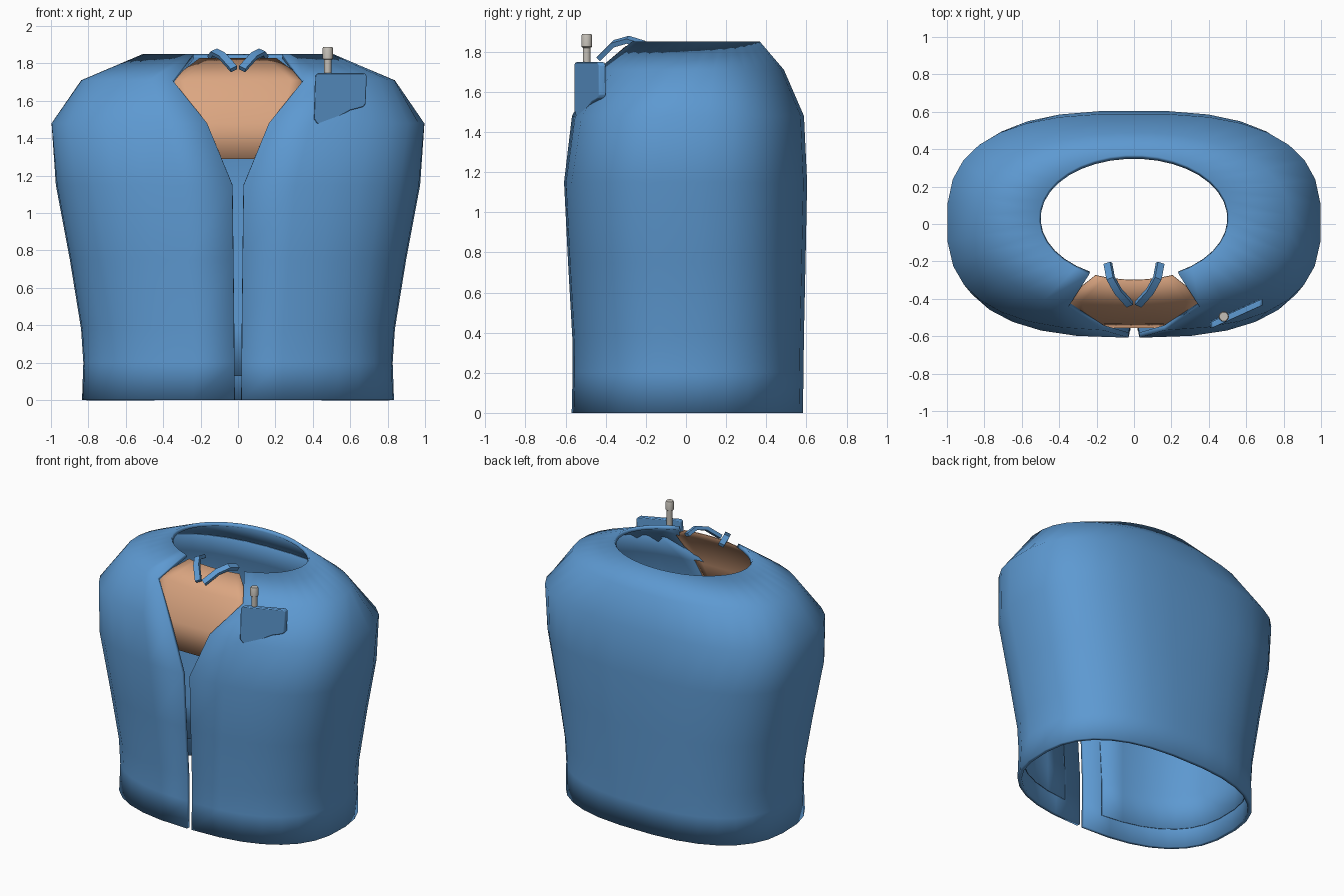
import bpy, math
from mathutils import Vector

if "Cube" in bpy.data.objects:
    bpy.data.objects.remove(bpy.data.objects["Cube"])

def material(name, rgb):
    m = bpy.data.materials.new(name)
    m.diffuse_color = (*rgb, 1)
    m.use_nodes = True
    m.node_tree.nodes["Principled BSDF"].inputs["Base Color"].default_value = m.diffuse_color
    return m

BLUE = material("blue_cloth", (0.11, 0.32, 0.64))
SKIN = material("skin", (0.71, 0.38, 0.22))
METAL = material("pen_metal", (0.55, 0.52, 0.47))

# Torso rings: z, half width, front y, back y, roundness exponent
RINGS = [(0, .835, -.57, .585, 2.5), (.2, .828, -.565, .588, 2.5),
         (.38, .84, -.567, .59, 2.5), (.75, .9, -.588, .598, 2.6),
         (1.15, .975, -.608, .606, 2.7), (1.48, 1.0, -.57, .59, 2.7),
         (1.71, .84, -.475, .49, 2.2), (1.85, .51, -.31, .37, 2.0)]

def ring_at(z):
    for a, b in zip(RINGS, RINGS[1:]):
        if z <= b[0]:
            f = (z - a[0]) / (b[0] - a[0])
            return [u + (v - u) * f for u, v in zip(a, b)]
    return list(RINGS[-1])

def torso_point(z, angle, inset=0):
    _, w, front, back, n = ring_at(z)
    w, b, c = w - inset, (back - front) / 2 - inset, (back + front) / 2
    s, k = math.sin(angle), math.cos(angle)
    return (math.copysign(abs(s) ** (2 / n) * w, s),
            c - math.copysign(abs(k) ** (2 / n) * b, k), z)

def edge_angle(z, x):
    _, w, _, _, n = ring_at(z)
    return math.asin((x / w) ** (n / 2))

def make(name, verts, faces, mat, smooth=35):
    me = bpy.data.meshes.new(name)
    me.from_pydata(verts, [], faces)
    me.materials.append(mat)
    ob = bpy.data.objects.new(name, me)
    bpy.context.collection.objects.link(ob)
    bpy.ops.object.select_all(action='DESELECT')
    ob.select_set(True)
    bpy.context.view_layer.objects.active = ob
    bpy.ops.object.shade_smooth_by_angle(angle=math.radians(smooth))
    return ob

def sheet(name, edges, segs, mat, inset=0, thick=.028, front_only=False):
    """Cloth sheet on the torso; edges holds (z, x of the front edge)."""
    verts = []
    for z, x in edges:
        a = edge_angle(z, x)
        lo, hi = (-a, a) if front_only else (a, 2 * math.pi - a)
        verts += [torso_point(z, lo + (hi - lo) * j / segs, inset) for j in range(segs + 1)]
    r = segs + 1
    faces = [(i * r + j, i * r + j + 1, (i + 1) * r + j + 1, (i + 1) * r + j)
             for i in range(len(edges) - 1) for j in range(segs)]
    ob = make(name, verts, faces, mat, 50)
    sol = ob.modifiers.new("thickness", 'SOLIDIFY')
    sol.thickness, sol.offset = thick, -1
    return ob

# Vest shell with the front slit widening to a V neck
sheet("vest_shell", [(0, .018), (.2, .02), (.38, .021), (.75, .025), (1.15, .03),
                     (1.48, .165), (1.71, .35), (1.85, .24)], 31, BLUE)
# Lining inside the shell
sheet("vest_lining", [(.13, .17), (.38, .17), (.75, .17), (1.15, .17),
                      (1.48, .19), (1.66, .37)], 31, BLUE, .032, .005)
# Bare chest behind the V
sheet("chest", [(1.29, .2), (1.48, .3), (1.71, .38), (1.828, .22)], 8, SKIN,
      .035, .006, True)

def strap(name, side):
    """Bent flat band swept along a short path."""
    path = [Vector((side * x, y, z)) for x, y, z in
            [(.14, -.21, 1.835), (.125, -.29, 1.86), (.085, -.36, 1.84), (.022, -.43, 1.77)]]
    verts = []
    for i, p in enumerate(path):
        t = (path[min(i + 1, 3)] - path[max(i - 1, 0)]).normalized()
        w = t.cross(Vector((side * .35, -.3, 1))).normalized() * .02
        h = w.cross(t).normalized() * .013
        verts += [p + w + h, p - w + h, p - w - h, p + w - h]
    faces = [(3, 2, 1, 0), (12, 13, 14, 15)]
    faces += [(4 * i + j, 4 * i + (j + 1) % 4, 4 * i + 4 + (j + 1) % 4, 4 * i + 4 + j)
              for i in range(3) for j in range(4)]
    make(name, verts, faces, BLUE, 30)

# Neck ties
strap("neck_tie_right", 1)
strap("neck_tie_left", -1)

# Chest pocket: slanted plate with rounded corners
outline = [(.412, 1.735), (.425, 1.748), (.675, 1.748), (.688, 1.735), (.682, 1.585),
           (.67, 1.568), (.6, 1.55), (.53, 1.51), (.445, 1.477), (.425, 1.475), (.405, 1.505)]
n = len(outline)
pv = [(x, -.555 + (x - .41) * .45 - (z - 1.5) * .02 + d, z)
      for d in (0, .035) for x, z in outline]
pf = [tuple(reversed(range(n))), tuple(range(n, 2 * n))]
pf += [(i, (i + 1) % n, n + (i + 1) % n, n + i) for i in range(n)]
pocket = make("chest_pocket", pv, pf, BLUE)
bev = pocket.modifiers.new("soft_edge", 'BEVEL')
bev.width, bev.segments, bev.limit_method = .005, 2, 'ANGLE'

# Pen standing in the pocket
prof = [(0, 1.6), (.02, 1.6), (.02, 1.82), (.028, 1.825), (.028, 1.88), (.024, 1.888), (0, 1.888)]
S = 10
vv = [(.48 + r * math.cos(j * math.tau / S), -.495 + r * math.sin(j * math.tau / S), z)
      for r, z in prof[1:-1] for j in range(S)]
rows = len(prof) - 2
ff = [tuple(reversed(range(S))), tuple(range((rows - 1) * S, rows * S))]
ff += [(i * S + j, i * S + (j + 1) % S, (i + 1) * S + (j + 1) % S, (i + 1) * S + j)
       for i in range(rows - 1) for j in range(S)]
make("pen", vv, ff, METAL, 40)
